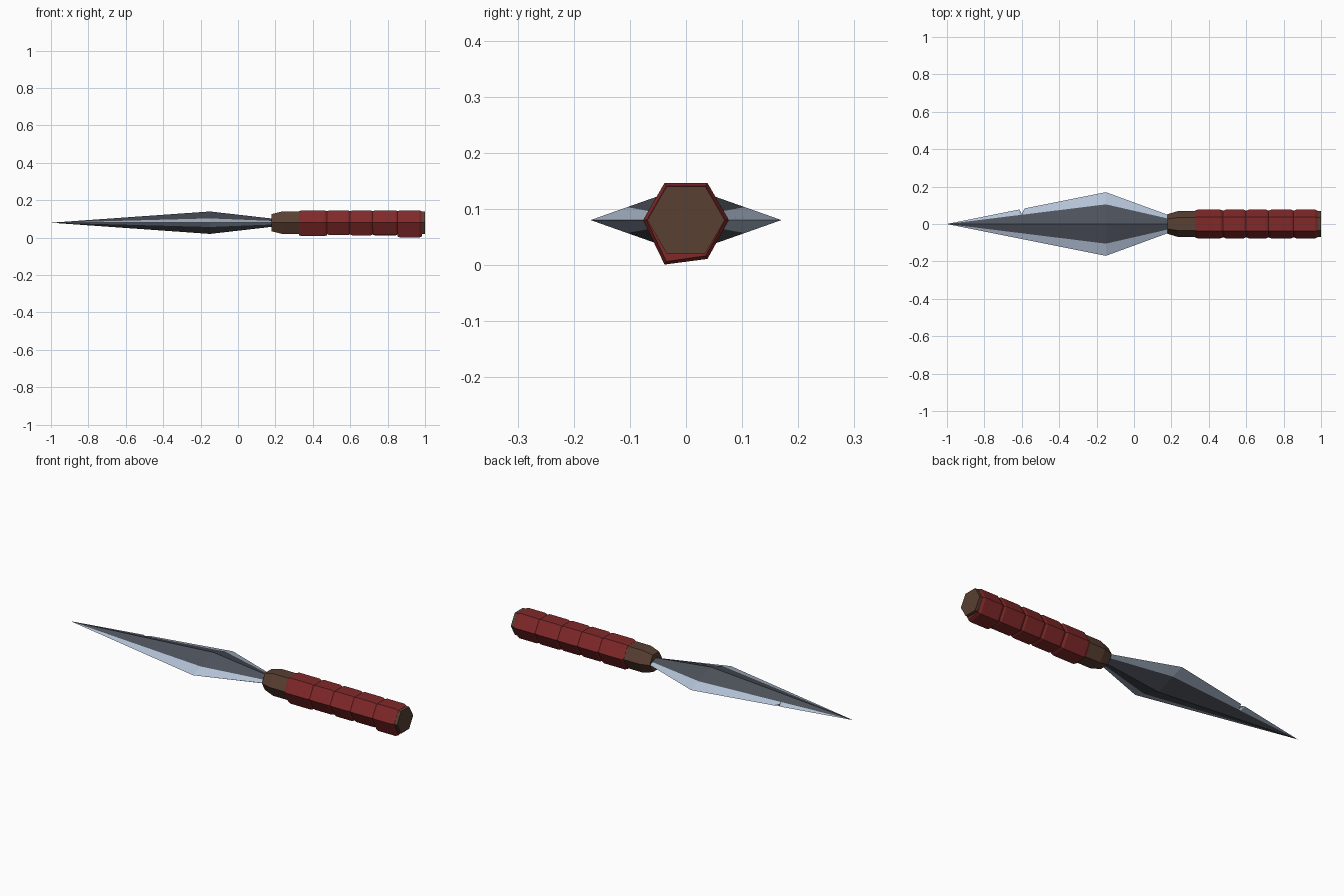
import bpy, bmesh, math

if "Cube" in bpy.data.objects:
    bpy.data.objects.remove(bpy.data.objects["Cube"])

ZC = 0.08  # height of the long axis


def material(name, rgb):
    m = bpy.data.materials.new(name)
    m.diffuse_color = (*rgb, 1)
    m.use_nodes = True
    m.node_tree.nodes["Principled BSDF"].inputs["Base Color"].default_value = m.diffuse_color
    return m


steel_edge = material("bright_steel", (0.46, 0.55, 0.69))
steel_dark = material("dark_steel", (0.075, 0.085, 0.105))
wood = material("brown_wood", (0.10, 0.05, 0.032))
leather = material("red_leather", (0.22, 0.022, 0.022))


def loft(name, rings, mats, mat_for_side=lambda j: 0):
    """Skin a list of equal-length closed rings and cap both ends."""
    bm = bmesh.new()
    loops = [[bm.verts.new(p) for p in ring] for ring in rings]
    n = len(rings[0])
    for a, b in zip(loops, loops[1:]):
        for j in range(n):
            k = (j + 1) % n
            f = bm.faces.new((a[j], a[k], b[k], b[j]))
            f.material_index = mat_for_side(j)
    bm.faces.new(loops[0])
    bm.faces.new(loops[-1])
    bmesh.ops.remove_doubles(bm, verts=bm.verts, dist=1e-5)
    bmesh.ops.recalc_face_normals(bm, faces=bm.faces)
    me = bpy.data.meshes.new(name)
    bm.to_mesh(me)
    bm.free()
    for m in mats:
        me.materials.append(m)
    ob = bpy.data.objects.new(name, me)
    bpy.context.collection.objects.link(ob)
    return ob


def hexagon(x, r, sag=(0, 0)):
    """Hexagon across the axis; sag lowers the two bottom corners (-y, +y)."""
    pts = []
    for i in range(6):
        a = math.radians(60 * i)
        drop = {4: sag[0], 5: sag[1]}.get(i, 0)
        pts.append((x, r * math.cos(a), ZC + r * math.sin(a) - drop))
    return pts


# Blade: bevelled diamond section, tapering to the tip and the tang
def blade_section(x, chip=None):
    if x <= -0.15:
        s = (x + 1) / 0.85
        edge, flat, step, ridge = 0.17 * s, 0.105 * s, 0.023 * s, 0.06 * s
    else:
        edge, flat, step, ridge = 0.042, 0.025, 0.009, 0.02
    e = edge if chip is None else chip
    return [(x, y, ZC + z) for y, z in (
        (e, 0), (flat, step), (0, ridge), (-flat, step),
        (-edge, 0), (-flat, -step), (0, -ridge), (flat, -step))]


blade_rings = [blade_section(-0.9999), blade_section(-0.612),
               blade_section(-0.60, chip=0.053), blade_section(-0.585),
               blade_section(-0.15), blade_section(0.2)]
loft("blade", blade_rings, [steel_edge, steel_dark],
     lambda j: 1 if j in (1, 2, 5, 6) else 0)

# Wooden handle core with a tapered collar
loft("handle", [hexagon(0.18, 0.053), hexagon(0.235, 0.069), hexagon(1.0, 0.069)], [wood])

# Leather wrap bands: (start, end, sag of the bottom corners)
bands = [(0.325, 0.477, (0.006, 0.003)), (0.475, 0.602, (0, 0)),
         (0.598, 0.722, (0.002, 0)), (0.718, 0.856, (0, 0.002)),
         (0.852, 0.983, (0.013, 0.003))]
for i, (x0, x1, sag) in enumerate(bands):
    loft(f"wrap_band_{i + 1}",
         [hexagon(x0, 0.070, sag), hexagon(x0 + 0.014, 0.0765, sag),
          hexagon(x1 - 0.014, 0.0765, sag), hexagon(x1, 0.070, sag)], [leather])
